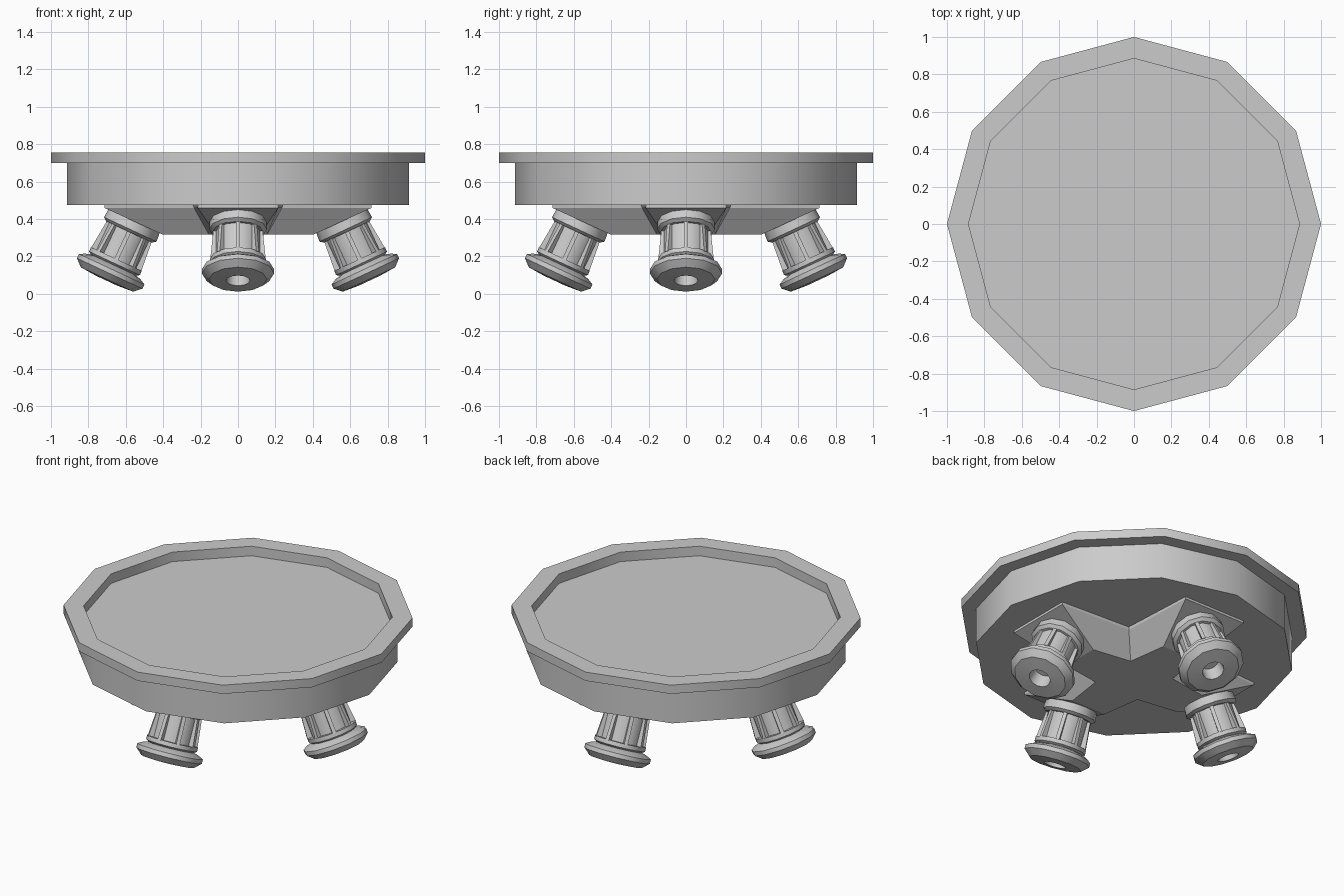
import bpy, bmesh, math
from mathutils import Matrix, Vector

cube = bpy.data.objects.get("Cube")
if cube:
    bpy.data.objects.remove(cube, do_unlink=True)

grey = bpy.data.materials.new("plain_grey")
grey.use_nodes = True
GREY = (0.6, 0.6, 0.6, 1)
grey.diffuse_color = GREY
grey.node_tree.nodes["Principled BSDF"].inputs["Base Color"].default_value = GREY


def finish(bm, name, smooth=None):
    bmesh.ops.recalc_face_normals(bm, faces=bm.faces)
    mesh = bpy.data.meshes.new(name)
    bm.to_mesh(mesh)
    bm.free()
    mesh.materials.append(grey)
    obj = bpy.data.objects.new(name, mesh)
    bpy.context.collection.objects.link(obj)
    if smooth:
        bpy.ops.object.select_all(action='DESELECT')
        obj.select_set(True)
        bpy.context.view_layer.objects.active = obj
        bpy.ops.object.shade_smooth_by_angle(angle=math.radians(smooth))
    return obj


def lathe(bm, profile, sides):
    """Spin (radius, height) points around z and cap both ends."""
    rings = []
    for r, z in profile:
        angles = [2 * math.pi * i / sides for i in range(sides)]
        rings.append([bm.verts.new((r * math.cos(a), r * math.sin(a), z)) for a in angles])
    for low, high in zip(rings, rings[1:]):
        for i in range(sides):
            j = (i + 1) % sides
            bm.faces.new((low[i], low[j], high[j], high[i]))
    bm.faces.new(rings[0])
    bm.faces.new(rings[-1])


# Twelve-sided platform with overhanging rim and recessed deck
bm = bmesh.new()
lathe(bm, [(0.915, 0.475), (0.915, 0.70), (1, 0.70), (1, 0.755),
           (0.885, 0.755), (0.885, 0.695)], 12)
finish(bm, "platform", 35)

# Four-armed tapered mount under the platform
bm = bmesh.new()
levels = []
for z, tip, half, notch in ((0.475, 0.715, 0.215, 0.24), (0.46, 0.715, 0.215, 0.235),
                            (0.318, 0.405, 0.12, 0.156)):
    ring = []
    for k in range(4):
        turn = Matrix.Rotation(k * math.pi / 2, 3, 'Z')
        for x, y in ((tip, -half), (tip, half), (notch, notch)):
            ring.append(bm.verts.new(turn @ Vector((x, y, z))))
    levels.append(ring)
for upper, lower in zip(levels, levels[1:]):
    for i in range(12):
        j = (i + 1) % 12
        bm.faces.new((upper[i], upper[j], lower[j], lower[i]))
bm.faces.new(levels[0])
bm.faces.new(levels[-1])
finish(bm, "cross_mount")

# Thrusters: collar, column, nozzle and ribs, pointing along local z
NOZZLE = [(0.15, -0.01), (0.155, 0.05), (0.135, 0.065), (0.12, 0.065), (0.12, 0.225),
          (0.15, 0.225), (0.15, 0.25), (0.135, 0.26), (0.165, 0.27), (0.193, 0.285),
          (0.193, 0.31), (0.155, 0.345), (0.064, 0.352), (0.055, 0.27)]


def add_rib(bm, angle):
    turn = Matrix.Rotation(angle, 3, 'Z')
    sides = []
    for y in (-0.011, 0.011):
        outline = ((0.1, 0.06), (0.132, 0.06), (0.148, 0.228), (0.1, 0.228))
        sides.append([bm.verts.new(turn @ Vector((x, y, z))) for x, z in outline])
    a, b = sides
    bm.faces.new(a)
    bm.faces.new(b)
    for i in range(4):
        j = (i + 1) % 4
        bm.faces.new((a[i], a[j], b[j], b[i]))


for k, side in enumerate(("left", "back", "right", "front")):
    place = (Matrix.Rotation(k * math.pi / 2, 4, 'Z')
             @ Matrix.Translation((0.555, 0, 0.39))
             @ Matrix.Rotation(math.radians(155), 4, 'Y'))
    bm = bmesh.new()
    lathe(bm, NOZZLE, 12)
    finish(bm, side + "_thruster", 35).matrix_world = place
    bm = bmesh.new()
    for i in range(8):
        add_rib(bm, i * math.pi / 4)
    finish(bm, side + "_thruster_ribs").matrix_world = place
